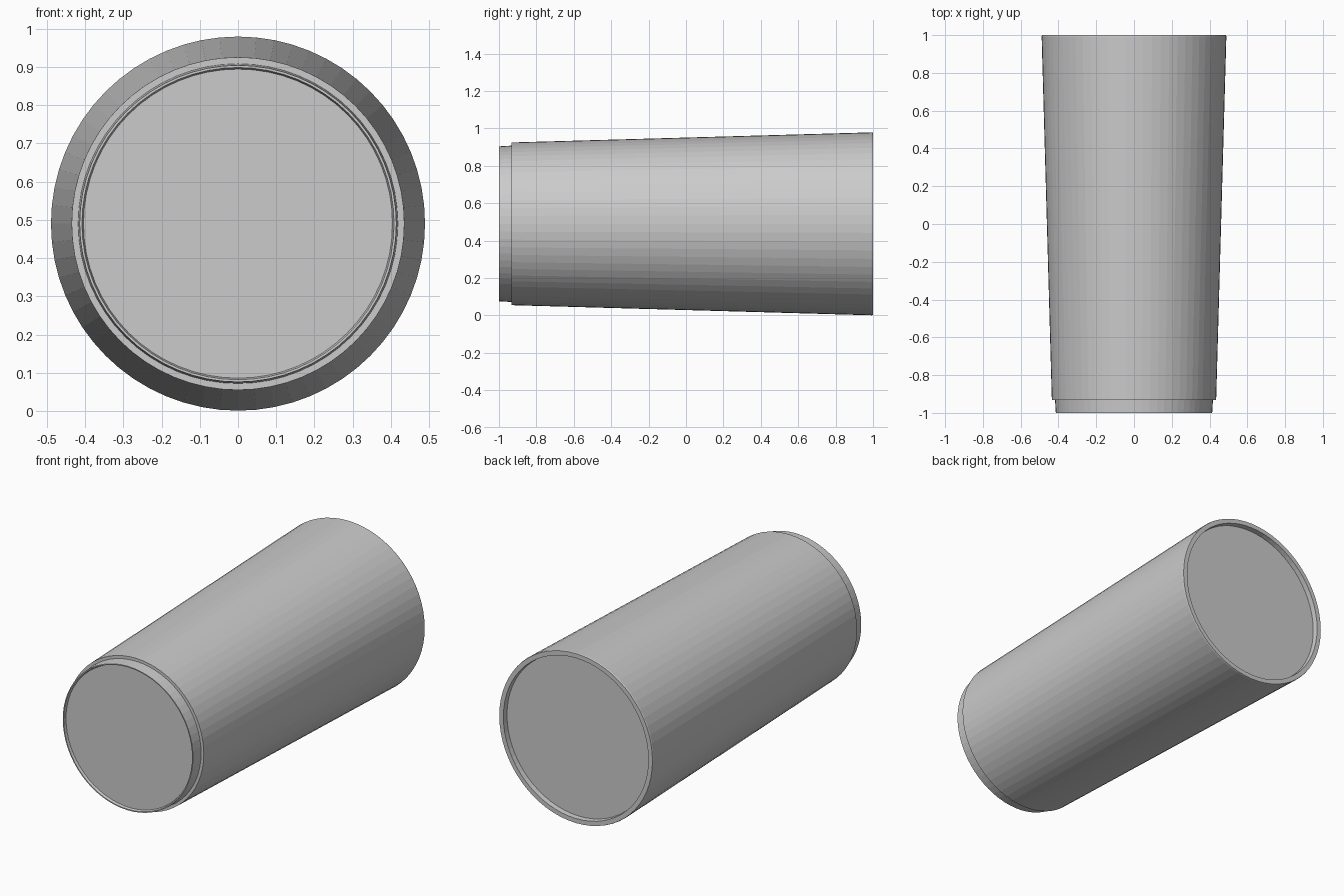
import bpy, bmesh, math

if "Cube" in bpy.data.objects:
    bpy.data.objects.remove(bpy.data.objects["Cube"])

SEGMENTS = 64
CENTRE_Z = 0.49


def lathe(name, profile):
    """Revolve (radius, y) points around the y axis and cap both ends."""
    bm = bmesh.new()
    rings = []
    for r, y in profile:
        rings.append([bm.verts.new((r * math.cos(2 * math.pi * i / SEGMENTS), y,
                                    r * math.sin(2 * math.pi * i / SEGMENTS)))
                      for i in range(SEGMENTS)])
    for a, b in zip(rings, rings[1:]):
        for i in range(SEGMENTS):
            j = (i + 1) % SEGMENTS
            bm.faces.new((a[i], a[j], b[j], b[i]))
    bm.faces.new(rings[0])
    bm.faces.new(rings[-1])
    bmesh.ops.recalc_face_normals(bm, faces=bm.faces)
    mesh = bpy.data.meshes.new(name)
    bm.to_mesh(mesh)
    bm.free()
    obj = bpy.data.objects.new(name, mesh)
    bpy.context.collection.objects.link(obj)
    obj.location.z = CENTRE_Z
    return obj


# Tapered body: recessed front disc, stepped neck, flared wall, recessed back disc
lathe("tapered_body", [
    (0.404, -0.985),                   # front disc
    (0.408, -1.0), (0.414, -1.0),      # front lip
    (0.418, -0.932), (0.435, -0.932),  # neck and step
    (0.489, 0.993), (0.487, 1.0),      # flared wall, back edge
    (0.461, 1.0), (0.459, 0.97),       # back rim and recessed disc
])
